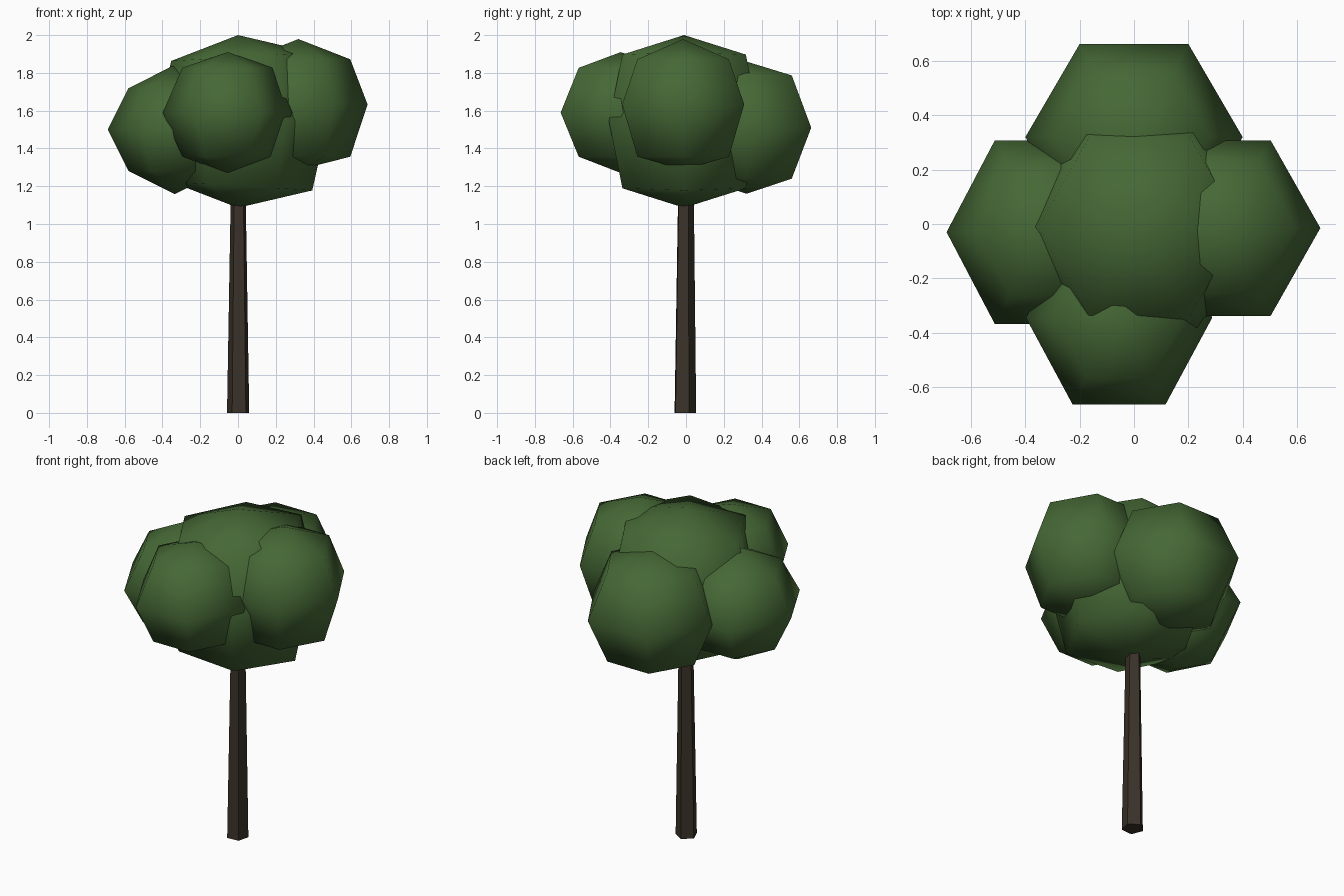
import bpy, bmesh, math

if "Cube" in bpy.data.objects:
    bpy.data.objects.remove(bpy.data.objects["Cube"])


def material(name, colour):
    m = bpy.data.materials.new(name)
    m.diffuse_color = (*colour, 1)
    m.use_nodes = True
    m.node_tree.nodes["Principled BSDF"].inputs["Base Color"].default_value = m.diffuse_color
    return m


GREEN = material("leaf green", (0.060, 0.138, 0.036))
BROWN = material("bark brown", (0.043, 0.032, 0.022))


def lathe(name, rings, mat, smooth, sides=6, turn=0, bottom=None, top=None):
    """Solid from (centre x, centre y, z, radius x, radius y, tilt along x) rings."""
    bm = bmesh.new()
    loops = []
    for cx, cy, z, rx, ry, tilt in rings:
        loop = []
        for i in range(sides):
            a = math.radians(turn) + i * math.tau / sides
            dx, dy = rx * math.cos(a), ry * math.sin(a)
            loop.append(bm.verts.new((cx + dx, cy + dy, z + tilt * dx)))
        loops.append(loop)
    for a, b in zip(loops, loops[1:]):
        for i in range(sides):
            j = (i + 1) % sides
            bm.faces.new((a[i], a[j], b[j], b[i]))
    # close the ends with a pole or a flat cap
    for loop, pole in ((loops[0], bottom), (loops[-1], top)):
        if pole:
            p = bm.verts.new(pole)
            for i in range(sides):
                bm.faces.new((loop[i], loop[(i + 1) % sides], p))
        else:
            bm.faces.new(loop)
    bmesh.ops.recalc_face_normals(bm, faces=bm.faces)
    for f in bm.faces:
        f.smooth = smooth
    me = bpy.data.meshes.new(name)
    bm.to_mesh(me)
    bm.free()
    me.materials.append(mat)
    ob = bpy.data.objects.new(name, me)
    bpy.context.collection.objects.link(ob)
    return ob


def foliage(name, centre, radii, ring, low, high, shift=0, tilt=0):
    """Leaf clump: pole, lower ring, equator, upper ring, pole."""
    x, y, z = centre
    rx, ry, rz = radii
    lathe(name,
          [(x + shift, y, z - low * rz, rx * ring, ry * ring, -tilt),
           (x + shift, y, z, rx, ry, 0),
           (x + shift, y, z + high * rz, rx * ring, ry * ring, tilt)],
          GREEN, True, bottom=(x, y, z - rz), top=(x, y, z + rz))


# Tapered five-sided trunk
lathe("trunk", [(0.002, -0.008, 0, 0.062, 0.062, 0), (0.002, -0.003, 1.3, 0.039, 0.043, 0)],
      BROWN, False, sides=5, turn=-50)

# Crown: a central clump with four around it
foliage("centre_foliage", (0, -0.01, 1.543), (0.455, 0.46, 0.457), 0.82, 0.75, 0.75,
        shift=0.02, tilt=0.06)
foliage("left_foliage", (-0.335, -0.03, 1.5), (0.355, 0.39, 0.342), 0.69, 0.64, 0.64)
foliage("right_foliage", (0.32, -0.015, 1.633), (0.366, 0.373, 0.346), 0.75, 0.80, 0.69)
foliage("front_foliage", (-0.055, -0.345, 1.59), (0.343, 0.368, 0.32), 0.70, 0.73, 0.74)
foliage("back_foliage", (0, 0.32, 1.51), (0.40, 0.396, 0.35), 0.70, 0.77, 0.79)
